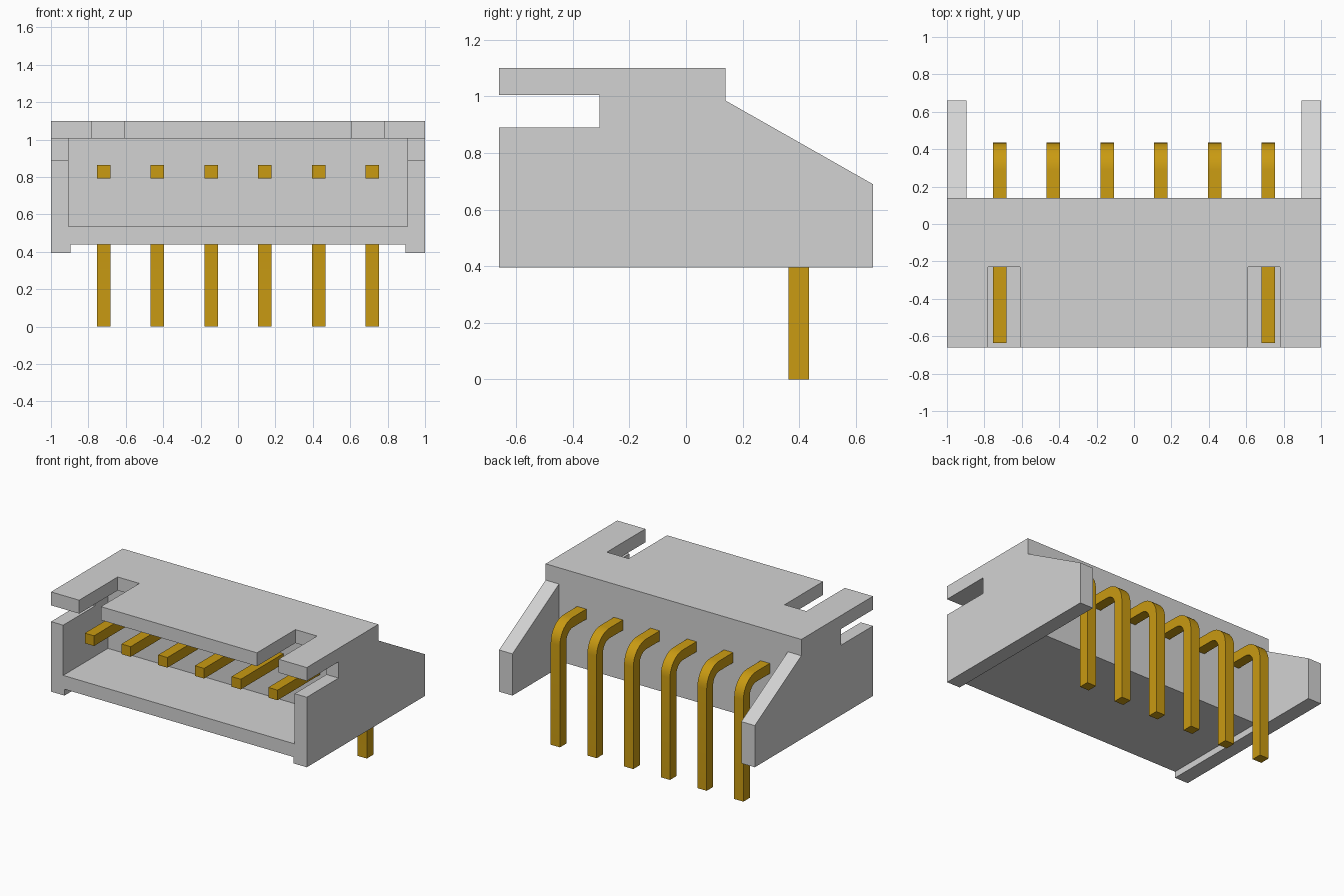
import bpy
import bmesh
import math

cube = bpy.data.objects.get("Cube")
if cube:
    bpy.data.objects.remove(cube, do_unlink=True)


def make_material(name, rgb):
    mat = bpy.data.materials.new(name)
    mat.use_nodes = True
    mat.diffuse_color = (*rgb, 1)
    mat.node_tree.nodes["Principled BSDF"].inputs["Base Color"].default_value = (*rgb, 1)
    return mat


grey = make_material("grey plastic", (0.65, 0.65, 0.65))
gold = make_material("gold metal", (0.585, 0.325, 0.006))


def extrude_profile(name, points, x0, x1, mat):
    """Extrude a (y, z) outline along x."""
    bm = bmesh.new()
    face = bm.faces.new([bm.verts.new((x0, y, z)) for y, z in points])
    ext = bmesh.ops.extrude_face_region(bm, geom=[face])
    verts = [v for v in ext["geom"] if isinstance(v, bmesh.types.BMVert)]
    bmesh.ops.translate(bm, verts=verts, vec=(x1 - x0, 0, 0))
    bmesh.ops.recalc_face_normals(bm, faces=bm.faces)
    mesh = bpy.data.meshes.new(name)
    bm.to_mesh(mesh)
    bm.free()
    mesh.materials.append(mat)
    obj = bpy.data.objects.new(name, mesh)
    bpy.context.collection.objects.link(obj)
    return obj


def cut_box(target, x0, x1, y0, y1, z0, z1):
    """Subtract a box from the target and discard the cutter."""
    cutter = extrude_profile("cutter", [(y0, z0), (y1, z0), (y1, z1), (y0, z1)], x0, x1, grey)
    cutter.hide_render = True
    mod = target.modifiers.new("cut", "BOOLEAN")
    mod.operation = "DIFFERENCE"
    mod.solver = "EXACT"
    mod.object = cutter
    bpy.context.view_layer.objects.active = target
    bpy.ops.object.modifier_apply(modifier=mod.name)
    bpy.data.objects.remove(cutter, do_unlink=True)


# Housing: side outline with the latch slots, then hollowed out
FRONT, BACK, REAR = -0.66, 0.14, 0.66
housing = extrude_profile("housing", [
    (FRONT, 0.395), (REAR, 0.395), (REAR, 0.69), (BACK, 0.985), (BACK, 1.10),
    (FRONT, 1.10), (FRONT, 1.005), (-0.305, 1.005), (-0.305, 0.89), (FRONT, 0.89),
], -1, 1, grey)
cut_box(housing, -0.905, 0.905, -1, -0.16, 0.535, 1.005)   # front cavity
cut_box(housing, -0.895, 0.895, BACK, 1, 0.2, 1.3)         # gap between rear wings
cut_box(housing, -0.895, 0.895, -1, 1, 0.2, 0.44)          # gap between bottom rails
for x0, x1 in ((-0.78, -0.61), (0.61, 0.78)):
    cut_box(housing, x0, x1, -1, -0.23, 0.95, 1.3)         # notches in the top plate

# Bent pins: square bar with a rounded elbow
R_OUT, R_IN, SEGMENTS = 0.145, 0.073, 8
Y_C, Z_C = 0.435 - R_OUT, 0.865 - R_OUT


def arc(radius):
    angles = [math.pi / 2 * (1 - i / SEGMENTS) for i in range(SEGMENTS + 1)]
    return [(Y_C + radius * math.cos(a), Z_C + radius * math.sin(a)) for a in angles]


pin_outline = ([(-0.635, Z_C + R_OUT)] + arc(R_OUT) + [(Y_C + R_OUT, 0), (Y_C + R_IN, 0)]
               + arc(R_IN)[::-1] + [(-0.635, Z_C + R_IN)])
for i in range(6):
    x = (i - 2.5) * 0.287
    pin = extrude_profile(f"pin_{i + 1}", pin_outline, x - 0.036, x + 0.036, gold)
    bpy.ops.object.select_all(action="DESELECT")
    pin.select_set(True)
    bpy.context.view_layer.objects.active = pin
    bpy.ops.object.shade_smooth_by_angle(angle=math.radians(30))
